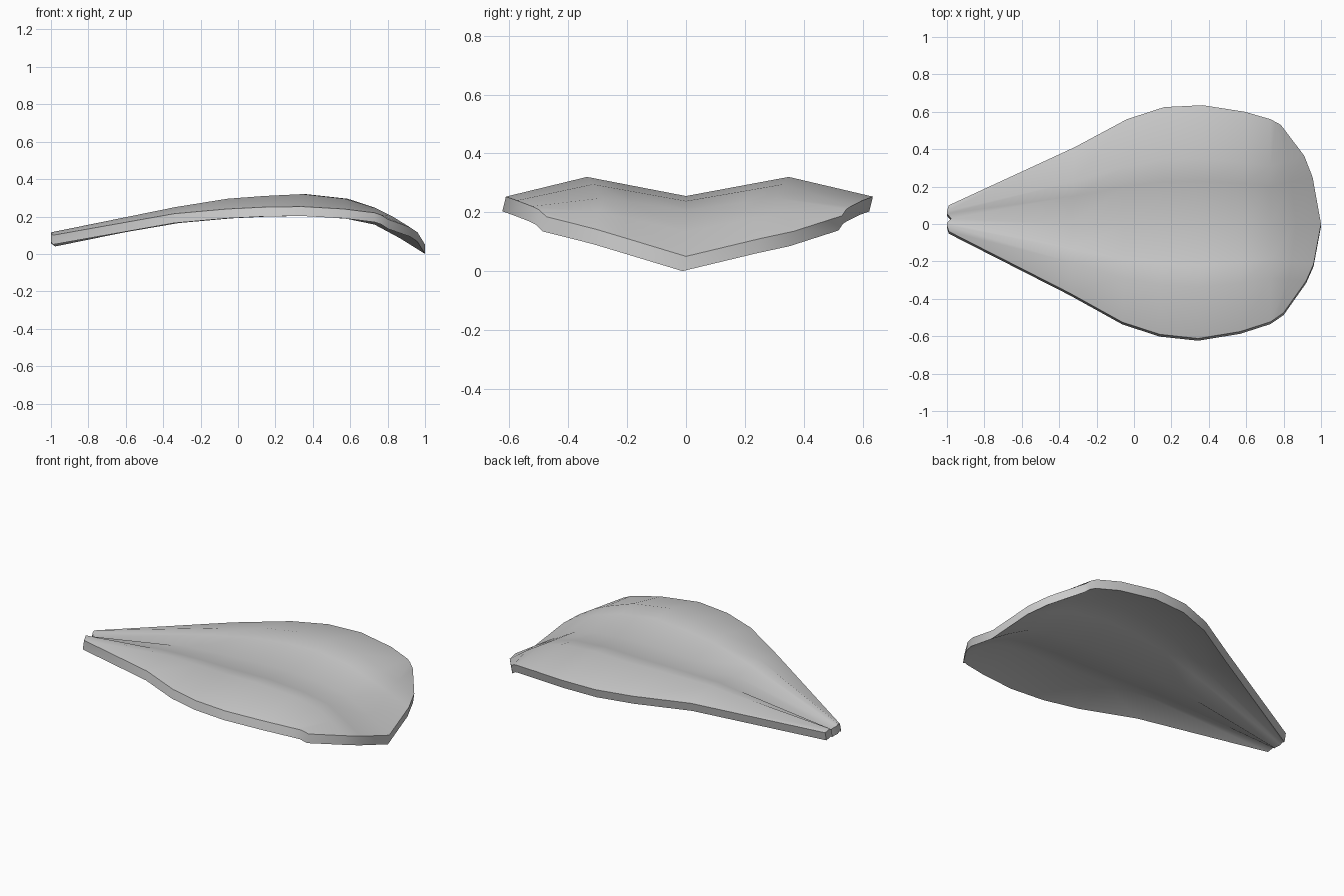
import bpy, bmesh

if "Cube" in bpy.data.objects:
    bpy.data.objects.remove(bpy.data.objects["Cube"])

# Cross-sections: x, y of near edge, y of far edge, z of edge, ridge, valley
stations = [
    (-0.99, -0.04, 0.10, 0.10, 0.115, 0.09),
    (-0.33, -0.37, 0.41, 0.215, 0.25, 0.222),
    (-0.05, -0.525, 0.56, 0.24, 0.295, 0.24),
    (0.15, -0.59, 0.625, 0.25, 0.31, 0.25),
    (0.355, -0.612, 0.635, 0.253, 0.32, 0.255),
    (0.58, -0.575, 0.60, 0.24, 0.295, 0.238),
    (0.73, -0.523, 0.56, 0.22, 0.248, 0.207),
]
# Rounded front rim, near side to far side
rim = [(0.80, -0.475, 0.185), (0.92, -0.305, 0.142), (0.96, -0.215, 0.115),
       (1.0, 0.0, 0.05), (0.955, 0.25, 0.11), (0.91, 0.365, 0.135), (0.785, 0.53, 0.188)]
columns = [-1, -0.55, -0.36, 0, 0.36, 0.55, 1]


def section(x, near, far, edge, ridge, valley):
    mid = 0 if x > -0.9 else 0.03
    row = []
    for t in columns:
        a = abs(t)
        y = mid + a * ((far if t > 0 else near) - mid)
        if a <= 0.55:
            z = valley + (ridge - valley) * a / 0.55
        else:
            z = edge
        # Small notch at the narrow end
        notch = 0.012 if x < -0.9 and a == 0 else 0
        end = -0.01 if x < -0.9 and a in (0.36, 0.55) else 0
        row.append((x + 0.012 * t * (x > -0.9) * (x < 0.7) + notch + end, y, z))
    return row


rows = [section(*s) for s in stations]
# Intermediate row where the blade turns down to the rim
rows.append([tuple(0.5 * (a + b) + (0.006 if k == 2 else 0) for k, (a, b) in enumerate(zip(p, q))) 
             for p, q in zip(rows[-1], rim)])
rows.append(rim)

# Top sheet, lower sheet and the connecting border
bm = bmesh.new()
top = [[bm.verts.new(p) for p in r] for r in rows]
low = [[bm.verts.new((x, y - 0.012, z - 0.05)) for x, y, z in r] for r in rows]
nr, nc = len(rows), len(columns)
for i in range(nr - 1):
    for j in range(nc - 1):
        for g in (top, low):
            bm.faces.new((g[i][j], g[i + 1][j], g[i + 1][j + 1], g[i][j + 1]))
border = ([(i, 0) for i in range(nr)] + [(nr - 1, j) for j in range(1, nc)]
          + [(i, nc - 1) for i in range(nr - 2, -1, -1)] + [(0, j) for j in range(nc - 2, 0, -1)])
for (a, b), (c, d) in zip(border, border[1:] + border[:1]):
    bm.faces.new((top[a][b], top[c][d], low[c][d], low[a][b]))
bmesh.ops.recalc_face_normals(bm, faces=bm.faces[:])

mesh = bpy.data.meshes.new("petal")
bm.to_mesh(mesh)
bm.free()
petal = bpy.data.objects.new("petal", mesh)
bpy.context.collection.objects.link(petal)

# Smooth blade with crisp border
bpy.context.view_layer.objects.active = petal
petal.select_set(True)
bpy.ops.object.shade_smooth_by_angle(angle=0.75)
